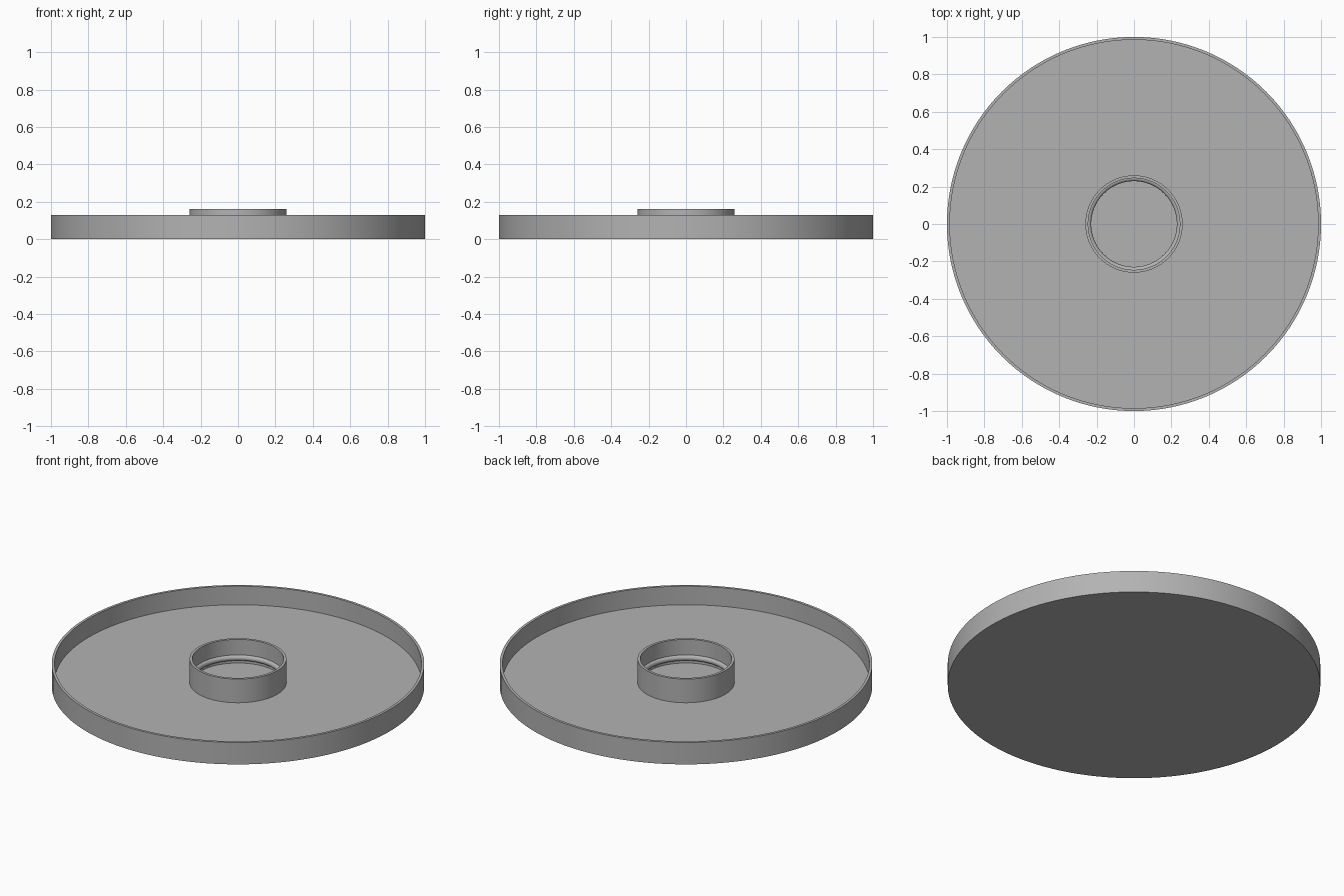
import bpy, bmesh, math

old = bpy.data.objects.get("Cube")
if old:
    bpy.data.objects.remove(old, do_unlink=True)

grey = bpy.data.materials.new("plain grey")
grey.use_nodes = True
colour = (0.45, 0.45, 0.45, 1)
grey.diffuse_color = colour
grey.node_tree.nodes["Principled BSDF"].inputs["Base Color"].default_value = colour


def lathe(name, profile, steps=128):
    """Spin an (r, z) profile about the z axis."""
    bm = bmesh.new()
    verts = [bm.verts.new((r, 0, z)) for r, z in profile]
    edges = [bm.edges.new(pair) for pair in zip(verts, verts[1:])]
    bmesh.ops.spin(bm, geom=verts + edges, cent=(0, 0, 0), axis=(0, 0, 1),
                   angle=math.tau, steps=steps, use_duplicate=False)
    bmesh.ops.remove_doubles(bm, verts=bm.verts, dist=0.0001)
    bmesh.ops.recalc_face_normals(bm, faces=bm.faces)
    mesh = bpy.data.meshes.new(name)
    bm.to_mesh(mesh)
    bm.free()
    mesh.materials.append(grey)
    obj = bpy.data.objects.new(name, mesh)
    bpy.context.collection.objects.link(obj)
    bpy.ops.object.select_all(action='DESELECT')
    obj.select_set(True)
    bpy.context.view_layer.objects.active = obj
    bpy.ops.object.shade_smooth_by_angle(angle=math.radians(35))


floor, rim_top, hub_top = 0.02, 0.13, 0.16
hub_out, hub_in = 0.26, 0.245

# Rounded retaining bead on the inside of the hub
bead_z, bead_r = 0.052, 0.016
bead = [(hub_in - bead_r * math.cos(a), bead_z + bead_r * math.sin(a))
        for a in (math.pi * (0.5 - i / 12) for i in range(13))]

# Shallow tray with thin rim, raised hub and closed base in one section
lathe("tray_with_hub",
      [(0, 0), (1, 0), (1, rim_top), (0.985, rim_top), (0.985, floor),
       (hub_out, floor), (hub_out, hub_top), (hub_in, hub_top)]
      + bead + [(hub_in, floor), (0, floor)])
